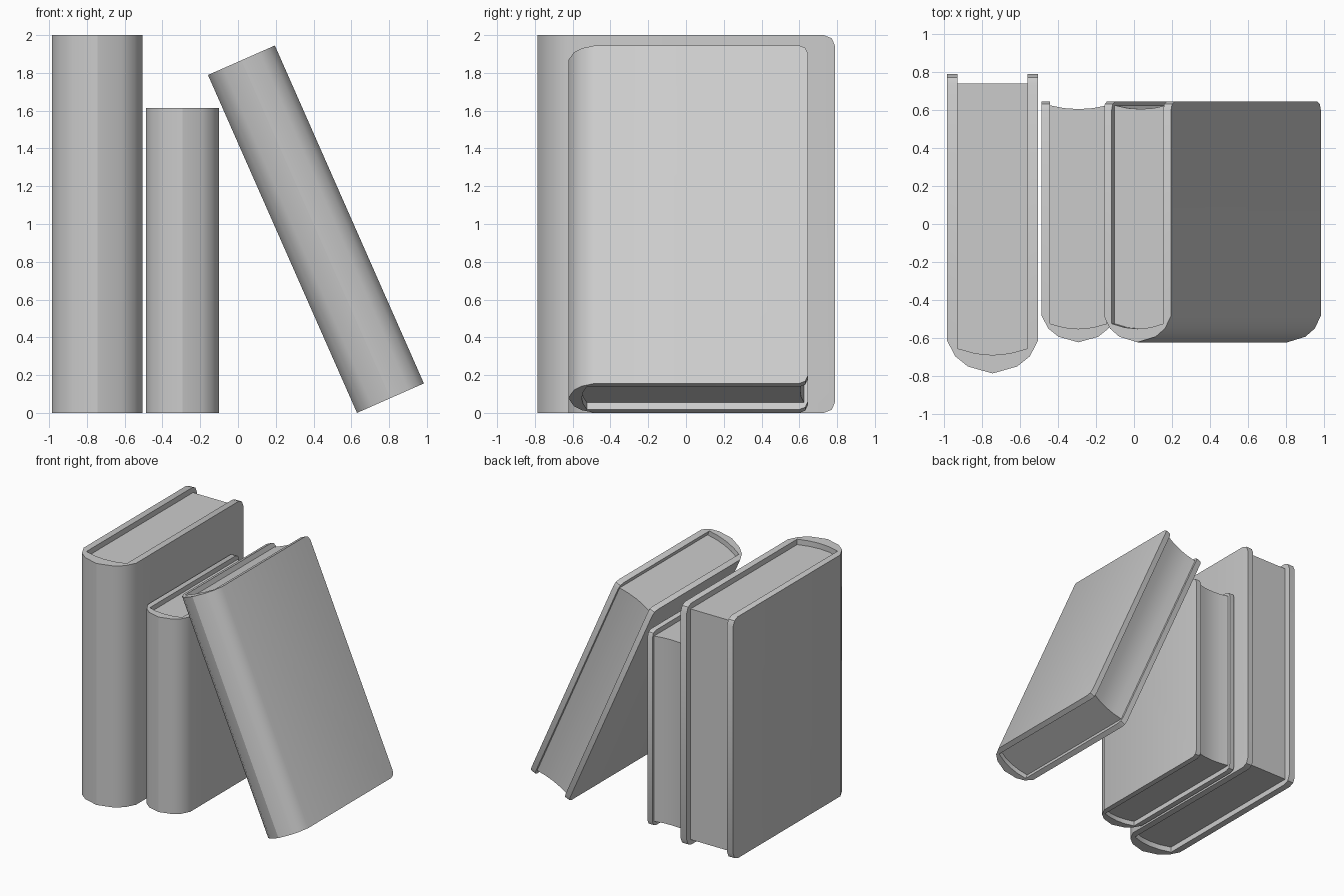
import bpy, bmesh
from math import radians, sin, cos

if "Cube" in bpy.data.objects:
    bpy.data.objects.remove(bpy.data.objects["Cube"])


def extrude_profile(name, pts, z0, z1, corner=0.0):
    """Extrude a plan outline upward; optionally round the fore-edge corners."""
    bm = bmesh.new()
    face = bm.faces.new([bm.verts.new((x, y, z0)) for x, y in pts])
    res = bmesh.ops.extrude_face_region(bm, geom=[face])
    top = [g for g in res["geom"] if isinstance(g, bmesh.types.BMVert)]
    bmesh.ops.translate(bm, verts=top, vec=(0, 0, z1 - z0))
    bmesh.ops.recalc_face_normals(bm, faces=bm.faces)
    if corner:
        back = max(y for _, y in pts)
        edges = [e for e in bm.edges
                 if all(abs(v.co.y - back) < 1e-4 for v in e.verts)
                 and abs(e.verts[0].co.z - e.verts[1].co.z) < 1e-4]
        bmesh.ops.bevel(bm, geom=edges, offset=corner, segments=2,
                        profile=0.5, affect='EDGES')
    mesh = bpy.data.meshes.new(name)
    bm.to_mesh(mesh)
    bm.free()
    ob = bpy.data.objects.new(name, mesh)
    bpy.context.collection.objects.link(ob)
    bpy.ops.object.select_all(action='DESELECT')
    ob.select_set(True)
    bpy.context.view_layer.objects.active = ob
    bpy.ops.object.shade_smooth_by_angle(angle=radians(31))
    return ob


# Half-width and depth fractions of the rounded spine
SPINE = [(-1, 0), (-.82, .48), (-.54, .79), (0, 1), (.54, .79), (.82, .48), (1, 0)]
ARC = [(-1, 0), (-.5, .75), (0, 1), (.5, .75), (1, 0)]


def book(name, width, height, front, back, spine_depth, board, hinge, inner_arc,
         page_back, hollow, corner, recess, loc, tilt=0.0):
    h = width / 2
    i = h - board
    outer = [(f * h, front + spine_depth * (1 - d)) for f, d in SPINE]
    inner = [(f * i, hinge - inner_arc * d) for f, d in ARC]

    # Cover: two boards and a rounded spine in one U-shaped section
    cover = ([(-h, back)] + outer + [(h, back), (i, back)]
             + inner[::-1] + [(-i, back)])
    c = extrude_profile(name + "_cover", cover, 0, height, corner)

    # Page block: set in from the cover, with a flat or hollow fore-edge
    fit = (i + .002) / i
    fore = ([(f * i * fit, page_back - hollow * d) for f, d in ARC[::-1]]
            if hollow else [(i * fit, page_back), (-i * fit, page_back)])
    pages = [(x * fit, y - .002) for x, y in inner] + fore
    p = extrude_profile(name + "_pages", pages, recess, height - recess)

    for ob in (c, p):
        ob.location = loc
        ob.rotation_euler = (0, tilt, 0)


# Tall thick book, upright
book("tall_book", .48, 2.0, -.787, .79, .174, .055, -.655, .035,
     .74, 0, .06, .045, (-.745, 0, 0))

# Short book, upright
book("short_book", .387, 1.615, -.623, .645, .14, .045, -.525, .027,
     .625, .02, .045, .04, (-.293, 0, 0))

# Leaning book, resting on its lower left edge
a = radians(23.8)
w = .387
book("leaning_book", w, 1.955, -.623, .645, .14, .045, -.525, .027,
     .625, .02, .045, .04, (.63 + w / 2 * cos(a), 0, w / 2 * sin(a)), -a)
